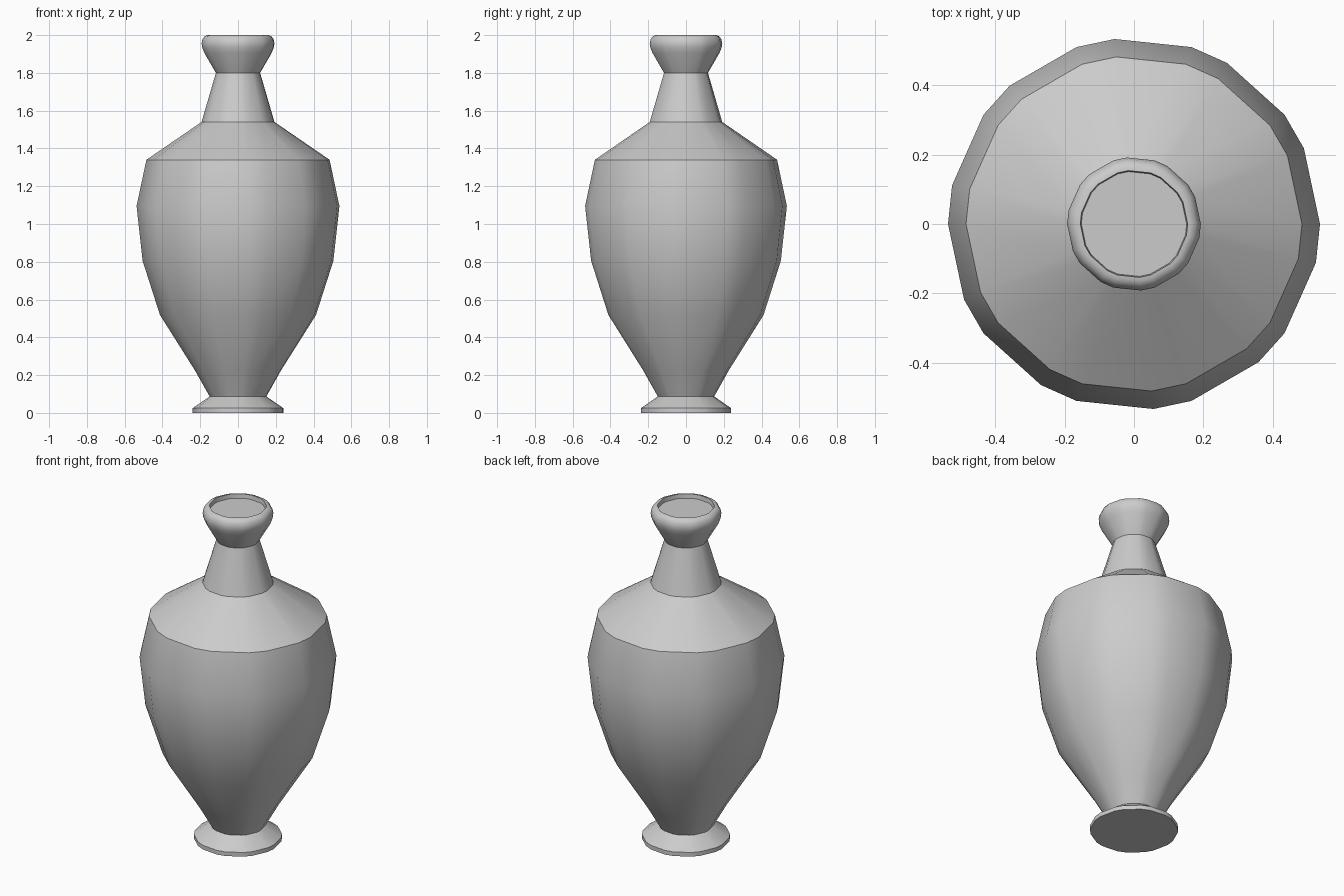
import bpy, bmesh, math

if "Cube" in bpy.data.objects:
    bpy.data.objects.remove(bpy.data.objects["Cube"])

# Profile (radius, height) from the foot up to the recessed mouth
PROFILE = [
    (0.24, 0.0), (0.24, 0.025), (0.15, 0.087),                        # foot
    (0.228, 0.225), (0.413, 0.518), (0.505, 0.805), (0.537, 1.095),   # belly
    (0.485, 1.34),                                                    # shoulder
    (0.193, 1.54), (0.117, 1.80),                                     # neck
    (0.178, 1.905), (0.19, 1.935), (0.193, 1.957), (0.188, 1.979),    # lip
    (0.178, 1.993), (0.165, 1.999), (0.155, 2.0),
    (0.152, 1.975),                                                   # mouth
]

# Thirty steps round with every third one left out: wide and narrow facets
ANGLES = [math.radians(12 * k) for k in range(30) if k % 3 != 1]


def lathe(name, profile, angles):
    bm = bmesh.new()
    rings = [[bm.verts.new((r * math.cos(a), r * math.sin(a), z)) for a in angles]
             for r, z in profile]
    n = len(angles)
    for low, high in zip(rings, rings[1:]):
        for i in range(n):
            j = (i + 1) % n
            bm.faces.new((low[i], low[j], high[j], high[i]))
    bm.faces.new(rings[0][::-1])
    bm.faces.new(rings[-1])
    bmesh.ops.recalc_face_normals(bm, faces=bm.faces[:])
    mesh = bpy.data.meshes.new(name)
    bm.to_mesh(mesh)
    bm.free()
    obj = bpy.data.objects.new(name, mesh)
    bpy.context.collection.objects.link(obj)
    return obj


# Vase with smooth sides and crisp foot, shoulder and neck edges
vase = lathe("vase", PROFILE, ANGLES)
bpy.context.view_layer.objects.active = vase
vase.select_set(True)
bpy.ops.object.shade_smooth_by_angle(angle=math.radians(35))
